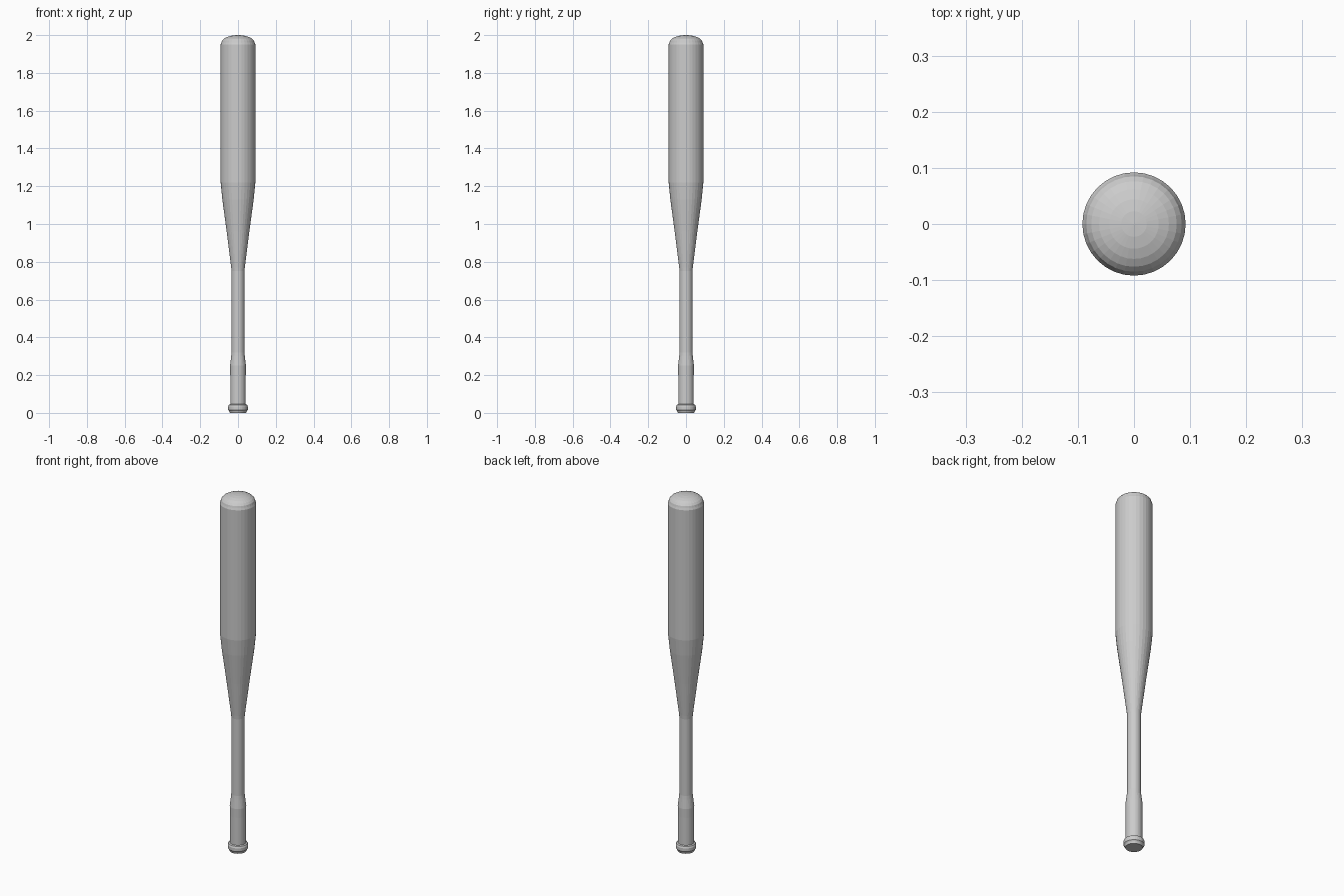
import bpy
import bmesh
import math

if "Cube" in bpy.data.objects:
    bpy.data.objects.remove(bpy.data.objects["Cube"], do_unlink=True)

SIDES = 32

grey = bpy.data.materials.new("light_grey")
grey.use_nodes = True
colour = (0.6, 0.6, 0.6, 1)
grey.diffuse_color = colour
grey.node_tree.nodes["Principled BSDF"].inputs["Base Color"].default_value = colour


def lathe(name, profile):
    """Spin (radius, height) points round z; a zero radius makes a pole."""
    bm = bmesh.new()
    rings = []
    for r, z in profile:
        count = SIDES if r else 1
        rings.append([bm.verts.new((r * math.cos(math.tau * i / SIDES),
                                    r * math.sin(math.tau * i / SIDES), z))
                      for i in range(count)])
    for low, high in zip(rings, rings[1:]):
        for i in range(SIDES):
            j = (i + 1) % SIDES
            corners = [low[i % len(low)], low[j % len(low)],
                       high[j % len(high)], high[i % len(high)]]
            bm.faces.new(list(dict.fromkeys(corners)))
    bmesh.ops.recalc_face_normals(bm, faces=bm.faces)
    mesh = bpy.data.meshes.new(name)
    bm.to_mesh(mesh)
    bm.free()
    mesh.materials.append(grey)
    obj = bpy.data.objects.new(name, mesh)
    bpy.context.collection.objects.link(obj)
    return obj


# Knob and grip at the bottom, then the slim handle
knob = [(0, 0), (0.043, 0), (0.047, 0.01), (0.052, 0.016), (0.052, 0.034),
        (0.048, 0.043), (0.041, 0.046)]
grip = [(0.041, 0.2), (0.042, 0.25), (0.036, 0.3), (0.034, 0.32)]
handle = [(0.034, 0.75)]

# Taper widening into the barrel
taper = [(0.036, 0.77), (0.06, 0.96), (0.083, 1.13), (0.092, 1.22)]
barrel = [(0.092, 1.95)]

# Rounded cap
steps = 6
cap = [(0.088 * math.cos(a), 1.96 + 0.04 * math.sin(a))
       for a in (math.pi / 2 * i / steps for i in range(steps))] + [(0, 2)]

lathe("bat", knob + grip + handle + taper + barrel + cap)
